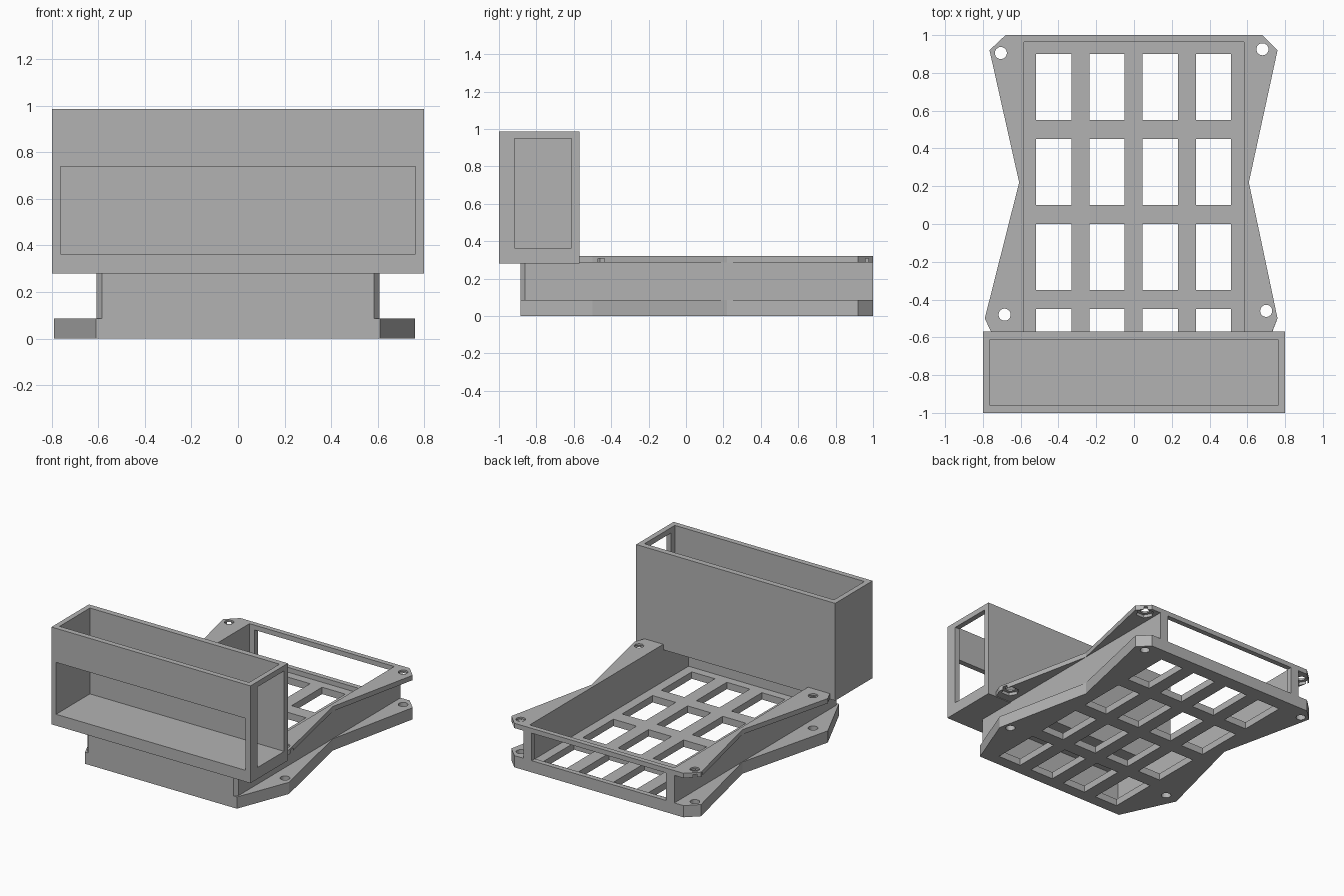
import bpy, bmesh, math

default = bpy.data.objects.get("Cube")
if default:
    bpy.data.objects.remove(default, do_unlink=True)

grey = bpy.data.materials.new("plain grey")
grey.use_nodes = True
COLOUR = (0.45, 0.45, 0.45, 1)
grey.diffuse_color = COLOUR
grey.node_tree.nodes["Principled BSDF"].inputs["Base Color"].default_value = COLOUR


def prism(name, outline, z0, z1):
    """Extrude a flat outline between two heights."""
    bm = bmesh.new()
    face = bm.faces.new([bm.verts.new((x, y, z0)) for x, y in outline])
    top = bmesh.ops.extrude_face_region(bm, geom=[face])
    moved = [v for v in top["geom"] if isinstance(v, bmesh.types.BMVert)]
    bmesh.ops.translate(bm, vec=(0, 0, z1 - z0), verts=moved)
    bmesh.ops.recalc_face_normals(bm, faces=bm.faces)
    mesh = bpy.data.meshes.new(name)
    bm.to_mesh(mesh)
    bm.free()
    mesh.materials.append(grey)
    obj = bpy.data.objects.new(name, mesh)
    bpy.context.collection.objects.link(obj)
    return obj


def box(name, x0, x1, y0, y1, z0, z1):
    return prism(name, [(x0, y0), (x1, y0), (x1, y1), (x0, y1)], z0, z1)


def disc(name, x, y, radius, sides, z0, z1):
    ring = [2 * math.pi * i / sides for i in range(sides)]
    return prism(name, [(x + radius * math.cos(a), y + radius * math.sin(a)) for a in ring], z0, z1)


def cut(obj, cutters):
    """Subtract each cutter, then delete it."""
    for cutter in cutters:
        cutter.hide_render = True
        mod = obj.modifiers.new("cut", 'BOOLEAN')
        mod.operation = 'DIFFERENCE'
        mod.solver = 'EXACT'
        mod.object = cutter
        bpy.context.view_layer.update()
        result = bpy.data.meshes.new_from_object(
            obj.evaluated_get(bpy.context.evaluated_depsgraph_get()))
        obj.modifiers.clear()
        obj.data = result
        bpy.data.objects.remove(cutter, do_unlink=True)


# Shared heights and tray dimensions
PLATE_TOP, FLANGE_LOW, FLANGE_TOP = 0.085, 0.285, 0.32
INNER_X, INNER_FRONT, INNER_BACK = 0.582, -0.86, 0.963
SCREWS = [(-0.685, -0.48), (0.70, -0.46), (-0.705, 0.905), (0.68, 0.925)]


def waisted(front_y, left_x, right_x):
    """Outline with a pinched waist and clipped back corners."""
    return [(left_x, front_y), (right_x, front_y), (0.76, -0.5), (0.608, 0.22),
            (0.76, 0.92), (0.68, 1), (-0.68, 1), (-0.765, 0.92),
            (-0.608, 0.22), (-0.79, -0.5)]


def screw_holes(z0, z1):
    return [disc("hole_cutter", x, y, 0.032, 24, z0, z1) for x, y in SCREWS]


def tray_cutter(z0, z1):
    return box("tray_cutter", -INNER_X, INNER_X, INNER_FRONT, INNER_BACK, z0, z1)


# Base plate with recessed floor, window grid and screw holes
base = prism("base_plate", waisted(-0.885, -0.61, 0.61), 0, PLATE_TOP)
windows = [box("window_cutter", x - 0.093, x + 0.093, y - 0.175, y + 0.175, -0.1, 0.2)
           for x in (-0.425, -0.143, 0.139, 0.421)
           for y in (-0.625, -0.175, 0.275, 0.725)]
cut(base, [tray_cutter(0.05, 0.2)] + windows + screw_holes(-0.1, 0.2))

# Tray walls with clipped front corners and an open back
walls = prism("tray_walls", [(-0.585, -0.885), (0.585, -0.885), (0.607, -0.86), (0.607, 1),
                             (-0.607, 1), (-0.607, -0.86)], PLATE_TOP, FLANGE_LOW)
cut(walls, [tray_cutter(0, 0.4),
            box("back_cutter", -0.54, 0.54, 0.9, 1.1, 0, 0.4)])

# Upper flange with screw holes and hexagonal nut pockets underneath
flange = prism("upper_flange", waisted(-0.6, -0.743, 0.72), FLANGE_LOW, FLANGE_TOP)
pockets = [disc("nut_cutter", x, y, 0.06, 6, 0.2, 0.307) for x, y in SCREWS]
cut(flange, [tray_cutter(0.2, 0.4)] + screw_holes(0.2, 0.4) + pockets)

# Open-topped front bin with a wide front opening and one open end
bin_box = box("front_bin", -0.8, 0.8, -1, -0.57, 0.28, 0.987)
cut(bin_box, [box("inside_cutter", -0.762, 0.762, -0.96, -0.612, 0.363, 1.2),
              box("front_cutter", -0.762, 0.762, -1.1, -0.9, 0.363, 0.74),
              box("end_cutter", 0.7, 0.9, -0.918, -0.612, 0.363, 0.948)])
